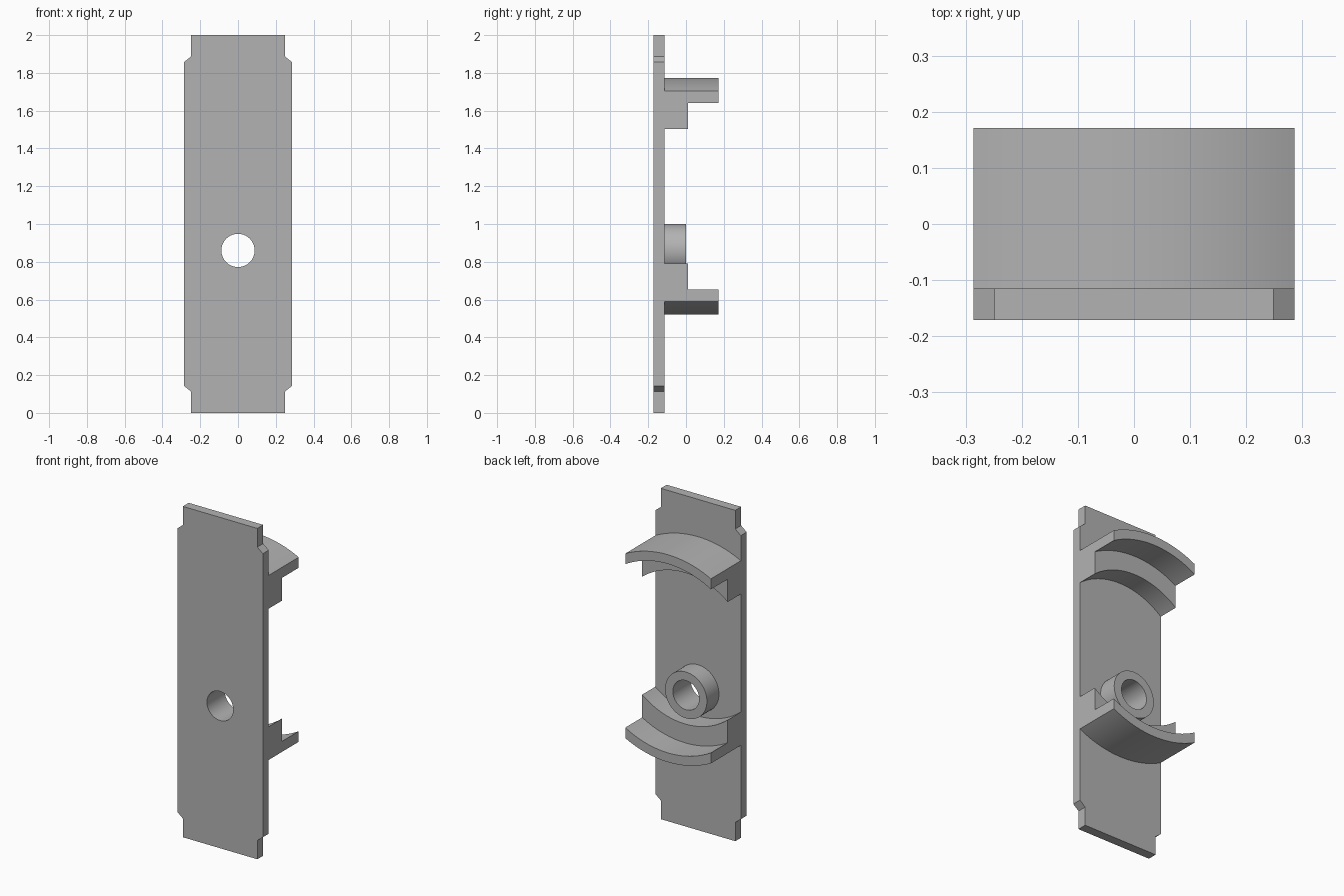
import bpy, bmesh
from math import sin, cos, pi, sqrt, radians

cube = bpy.data.objects.get("Cube")
if cube:
    bpy.data.objects.remove(cube, do_unlink=True)

HALF_W = 0.286                      # half width of the plate
FRONT, BACK = -0.171, -0.115        # plate faces
ARC_Z = 1.147                       # common centre of both curved rails
HOLE_Z = 0.86

grey = bpy.data.materials.new("plain grey")
grey.use_nodes = True
colour = (0.45, 0.45, 0.45, 1)
grey.diffuse_color = colour
grey.node_tree.nodes["Principled BSDF"].inputs["Base Color"].default_value = colour


def finish(obj):
    bpy.ops.object.select_all(action='DESELECT')
    obj.select_set(True)
    bpy.context.view_layer.objects.active = obj
    if obj.type == 'CURVE':
        bpy.ops.object.convert(target='MESH')
        obj = bpy.context.object
        bm = bmesh.new()
        bm.from_mesh(obj.data)
        bmesh.ops.remove_doubles(bm, verts=bm.verts, dist=1e-5)
        bmesh.ops.recalc_face_normals(bm, faces=bm.faces)
        bm.to_mesh(obj.data)
        bm.free()
    obj.data.materials.clear()
    obj.data.materials.append(grey)
    bpy.ops.object.shade_smooth_by_angle(angle=radians(25))


def circle(radius, n=64):
    return [(radius * cos(2 * pi * i / n), HOLE_Z + radius * sin(2 * pi * i / n))
            for i in range(n)]


def slab(name, loops, y0, y1):
    """Filled x-z outline (inner loops become holes), extruded along y."""
    cu = bpy.data.curves.new(name, 'CURVE')
    cu.dimensions = '2D'
    cu.fill_mode = 'BOTH'
    cu.extrude = (y1 - y0) / 2
    for loop in loops:
        sp = cu.splines.new('POLY')
        sp.points.add(len(loop) - 1)
        for p, (x, z) in zip(sp.points, loop):
            p.co = (x, z, 0, 1)
        sp.use_cyclic_u = True
    obj = bpy.data.objects.new(name, cu)
    bpy.context.collection.objects.link(obj)
    obj.rotation_euler.x = pi / 2
    obj.location.y = (y0 + y1) / 2
    finish(obj)


def rail(name, side, steps=32):
    """Stepped section swept along an arc, trimmed flush with the plate edges."""
    rib, lip, outer = 0.457, 0.571, 0.627
    section = [(BACK, rib), (0.01, rib), (0.01, lip),
               (0.171, lip), (0.171, outer), (BACK, outer)]
    bm = bmesh.new()
    rings = []
    for i in range(steps + 1):
        x = HALF_W * (2 * i / steps - 1)
        rings.append([bm.verts.new((x, y, ARC_Z + side * sqrt(r * r - x * x)))
                      for y, r in section])
    n = len(section)
    for a, b in zip(rings, rings[1:]):
        for j in range(n):
            k = (j + 1) % n
            bm.faces.new((a[j], a[k], b[k], b[j]))
    bm.faces.new(rings[0])
    bm.faces.new(rings[-1])
    bmesh.ops.recalc_face_normals(bm, faces=bm.faces)
    me = bpy.data.meshes.new(name)
    bm.to_mesh(me)
    bm.free()
    obj = bpy.data.objects.new(name, me)
    bpy.context.collection.objects.link(obj)
    finish(obj)


# Plate with notched corners and a round hole
right_edge = [(0.249, 0), (0.249, 0.113), (HALF_W, 0.143)]
right_edge += [(x, 2 - z) for x, z in reversed(right_edge)]
outline = right_edge + [(-x, z) for x, z in reversed(right_edge)]
slab("back_plate", [outline, circle(0.088)], FRONT, BACK)

# Tubular boss around the hole
slab("hole_boss", [circle(0.14), circle(0.088)], BACK, 0.0)

# Curved stepped rails
rail("upper_rail", 1)
rail("lower_rail", -1)
